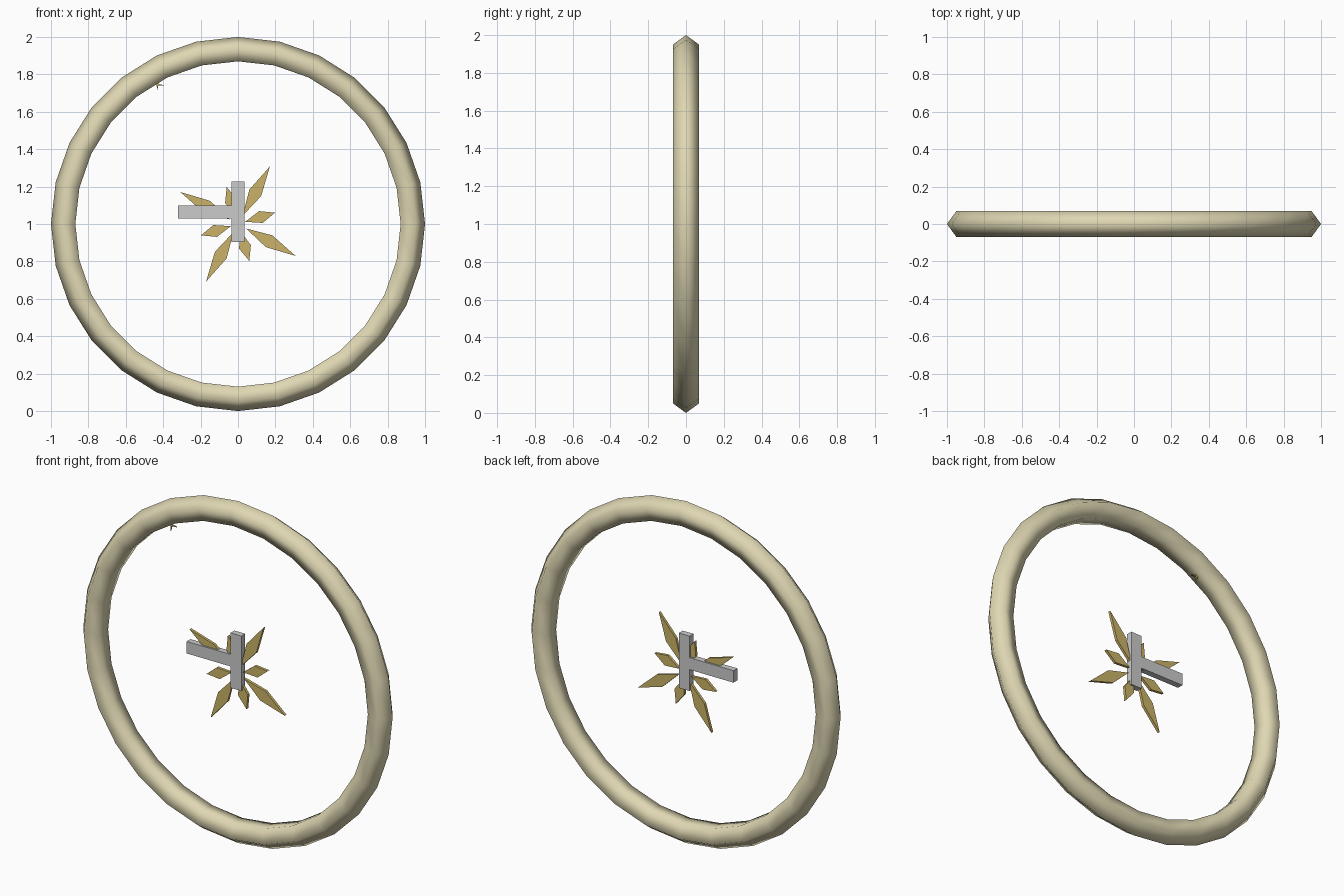
import bpy, bmesh, math
from mathutils import Matrix, Vector

cube = bpy.data.objects.get("Cube")
if cube:
    bpy.data.objects.remove(cube, do_unlink=True)


def material(name, rgb):
    m = bpy.data.materials.new(name)
    m.use_nodes = True
    m.diffuse_color = (*rgb, 1)
    m.node_tree.nodes["Principled BSDF"].inputs["Base Color"].default_value = (*rgb, 1)
    return m


cream = material("cream", (0.74, 0.68, 0.45))
gold = material("gold", (0.60, 0.45, 0.14))
grey = material("grey", (0.60, 0.60, 0.60))


def plate(name, outlines, thickness, mat):
    """Flat x-z outlines extruded evenly to both sides of y = 0."""
    bm = bmesh.new()
    for outline in outlines:
        face = bm.faces.new([bm.verts.new((x, -thickness / 2, z)) for x, z in outline])
        out = bmesh.ops.extrude_face_region(bm, geom=[face])
        moved = [v for v in out["geom"] if isinstance(v, bmesh.types.BMVert)]
        bmesh.ops.translate(bm, verts=moved, vec=(0, thickness, 0))
    bmesh.ops.recalc_face_normals(bm, faces=bm.faces)
    mesh = bpy.data.meshes.new(name)
    bm.to_mesh(mesh)
    bm.free()
    mesh.materials.append(mat)
    obj = bpy.data.objects.new(name, mesh)
    bpy.context.collection.objects.link(obj)
    return obj


# Ring with a five-sided section
bpy.ops.mesh.primitive_torus_add(major_segments=28, minor_segments=5, major_radius=0.928,
                                 minor_radius=0.072, location=(0, 0, 1),
                                 rotation=(math.pi / 2, 0, 0))
ring = bpy.context.object
ring.name = "ring"
ring.data.materials.append(cream)
bpy.ops.object.shade_smooth()


# Diamond petals: a long and a short one, repeated every quarter turn
def petal(degrees, inner, middle, tip, half_width):
    turn = Matrix.Rotation(math.radians(degrees), 2)
    points = [(inner, 0), (middle, -half_width), (tip, 0), (middle, half_width)]
    return [turn @ Vector(p) + Vector((0, 1)) for p in points]


for i in range(4):
    plate(f"long_petal_{i + 1}", [petal(61 + 90 * i, 0.05, 0.19, 0.352, 0.036)], 0.016, gold)
    plate(f"short_petal_{i + 1}", [petal(17 + 90 * i, 0.04, 0.128, 0.207, 0.033)], 0.016, gold)


# Hands as flat bars
def bar(name, x0, x1, z0, z1):
    plate(name, [[(x0, z0), (x1, z0), (x1, z1), (x0, z1)]], 0.036, grey)


bar("upright_hand", -0.036, 0.034, 0.905, 1.226)
bar("side_hand", -0.32, -0.036, 1.03, 1.10)

# Tiny four-pointed spark at the inner edge of the ring
star = []
for i in range(8):
    r = 0.036 if i % 2 == 0 else 0.006
    a = i * math.pi / 4 - 0.1
    star.append((-0.43 + r * math.cos(a), 1.745 + r * math.sin(a)))
plate("spark", [star], 0.008, gold)
